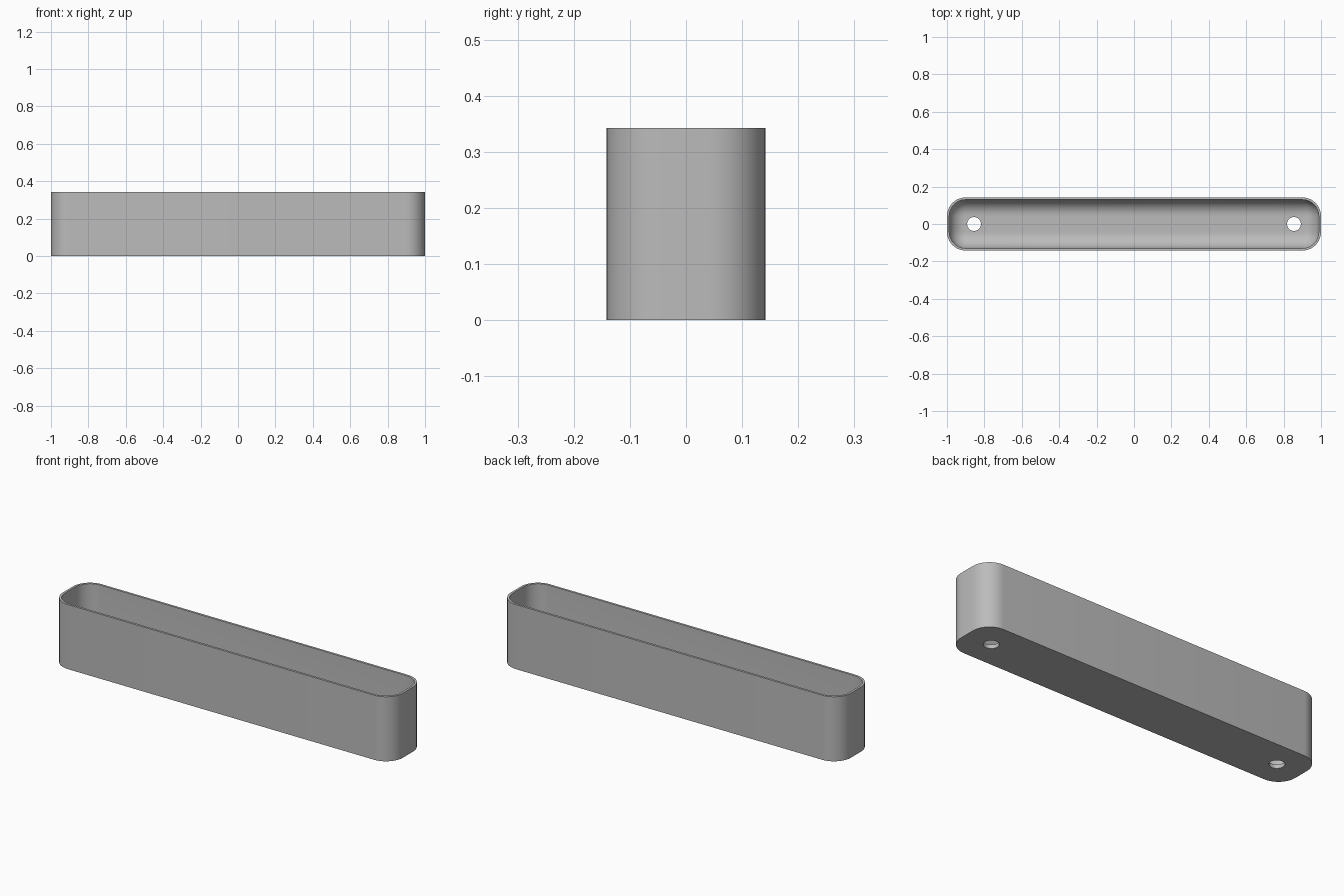
import bpy
import bmesh
import math

if "Cube" in bpy.data.objects:
    bpy.data.objects.remove(bpy.data.objects["Cube"], do_unlink=True)

HALF_X, HALF_Y, HEIGHT = 1.0, 0.142, 0.343
CORNER, WALL, FLOOR, FILLET = 0.1, 0.012, 0.02, 0.085
HOLE_X, HOLE_R = 0.855, 0.037
STEPS = 10

grey = bpy.data.materials.new("plain grey")
grey.use_nodes = True
grey.diffuse_color = (0.5, 0.5, 0.5, 1)
grey.node_tree.nodes["Principled BSDF"].inputs["Base Color"].default_value = grey.diffuse_color


def ring(bm, inset, z):
    """Rounded rectangle of vertices, inset from the outer outline."""
    r = CORNER - inset
    cx, cy = HALF_X - CORNER, HALF_Y - CORNER
    verts = []
    for quarter, (sx, sy) in enumerate([(1, 1), (-1, 1), (-1, -1), (1, -1)]):
        for i in range(STEPS + 1):
            a = (quarter + i / STEPS) * math.pi / 2
            verts.append(bm.verts.new((sx * cx + r * math.cos(a), sy * cy + r * math.sin(a), z)))
    return verts


# Tray shell: outside wall, rim, inside wall, then the rounded inner floor edge
profile = [(0, 0), (0, HEIGHT), (WALL, HEIGHT)]
for i in range(STEPS + 1):
    a = i / STEPS * math.pi / 2
    profile.append((WALL + FILLET * (1 - math.cos(a)), FLOOR + FILLET * (1 - math.sin(a))))

bm = bmesh.new()
rings = [ring(bm, inset, z) for inset, z in profile]
for low, high in zip(rings, rings[1:]):
    for i in range(len(low)):
        j = (i + 1) % len(low)
        bm.faces.new((low[i], low[j], high[j], high[i]))
bm.faces.new(rings[0][::-1])
bm.faces.new(rings[-1])
bmesh.ops.recalc_face_normals(bm, faces=bm.faces)
mesh = bpy.data.meshes.new("tray")
bm.to_mesh(mesh)
bm.free()
tray = bpy.data.objects.new("tray", mesh)
bpy.context.collection.objects.link(tray)
mesh.materials.append(grey)

# Drain holes through the floor at both ends
for side in (-1, 1):
    bpy.ops.mesh.primitive_cylinder_add(vertices=32, radius=HOLE_R, depth=0.2,
                                        location=(side * HOLE_X, 0, 0))
    cutter = bpy.context.object
    cutter.name = "hole_cutter"
    cutter.hide_render = True
    cutter.data.materials.append(grey)
    cut = tray.modifiers.new("drain hole", "BOOLEAN")
    cut.operation, cut.solver, cut.object = "DIFFERENCE", "EXACT", cutter
    bpy.ops.object.select_all(action="DESELECT")
    tray.select_set(True)
    bpy.context.view_layer.objects.active = tray
    bpy.ops.object.modifier_apply(modifier=cut.name)
    bpy.data.objects.remove(cutter, do_unlink=True)

bpy.ops.object.shade_smooth_by_angle(angle=math.radians(30))
